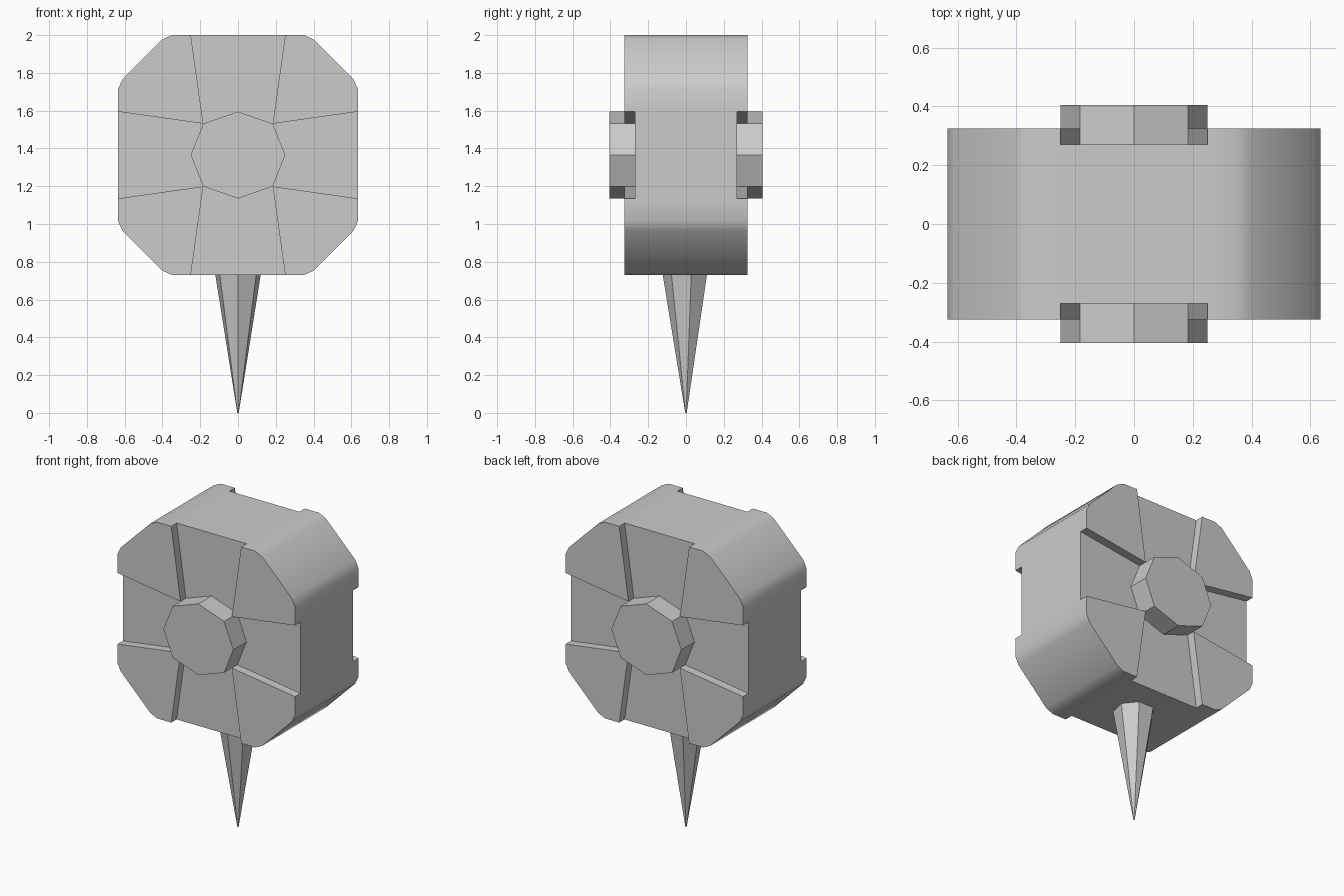
import bpy, bmesh, math

if "Cube" in bpy.data.objects:
    bpy.data.objects.remove(bpy.data.objects["Cube"])

CZ = 1.365      # height of the head's centre
FACE_Y = 0.27   # depth of the recessed cross channels

bm = bmesh.new()
cache = {}


def vert(x, z):
    key = (round(x, 4), round(z, 4))
    if key not in cache:
        cache[key] = bm.verts.new((x, -FACE_Y, CZ + z))
    return cache[key]


def cell(points):
    return bm.faces.new([vert(x, z) for x, z in points])


def raise_faces(faces, amount):
    out = bmesh.ops.extrude_discrete_faces(bm, faces=faces)["faces"]
    for f in out:
        bmesh.ops.translate(bm, vec=(0, -amount, 0), verts=f.verts)


# Front face layout: four corner pads, four channels, central hub
tip = (0.184, 0.166)
pad = [tip, (0.25, 0.635), (0.35, 0.635), (0.40, 0.612),
       (0.612, 0.40), (0.635, 0.35), (0.635, 0.23)]
pads = []
for sx in (1, -1):
    for sz in (1, -1):
        pts = [(x * sx, z * sz) for x, z in pad]
        pads.append(cell(pts if sx * sz > 0 else pts[::-1]))
for s in (1, -1):
    cell([(-0.25, s * 0.635), (0.25, s * 0.635), (tip[0], s * tip[1]),
          (0, s * 0.23), (-tip[0], s * tip[1])][::s])
    cell([(s * 0.635, 0.23), (s * 0.635, -0.23), (s * tip[0], -tip[1]),
          (s * 0.25, 0), (s * tip[0], tip[1])][::s])
hub = cell([(0, 0.23), tip, (0.25, 0), (tip[0], -tip[1]), (0, -0.23),
            (-tip[0], -tip[1]), (-0.25, 0), (-tip[0], tip[1])])

# Outer wall back to the middle plane
rim = [e for e in bm.edges if e.is_boundary]
new = bmesh.ops.extrude_edge_only(bm, edges=rim)["geom"]
for v in new:
    if isinstance(v, bmesh.types.BMVert):
        v.co.y = 0

# Raised pads and hub, then the matching back half
raise_faces(pads, 0.055)
raise_faces([hub], 0.135)
bmesh.ops.mirror(bm, geom=bm.verts[:] + bm.edges[:] + bm.faces[:],
                 axis='Y', merge_dist=0.0005)
bmesh.ops.remove_doubles(bm, verts=bm.verts[:], dist=0.0005)
bmesh.ops.recalc_face_normals(bm, faces=bm.faces[:])

mesh = bpy.data.meshes.new("block_head")
bm.to_mesh(mesh)
bm.free()
head = bpy.data.objects.new("block_head", mesh)
bpy.context.collection.objects.link(head)
bpy.context.view_layer.objects.active = head
head.select_set(True)
bpy.ops.object.shade_smooth_by_angle(angle=math.radians(30))

# Seven-sided spike, point down
bpy.ops.mesh.primitive_cone_add(vertices=7, radius1=0.004, radius2=0.123,
                                depth=0.73, location=(0, 0, 0.365),
                                rotation=(0, 0, math.pi))
bpy.context.object.name = "spike"
